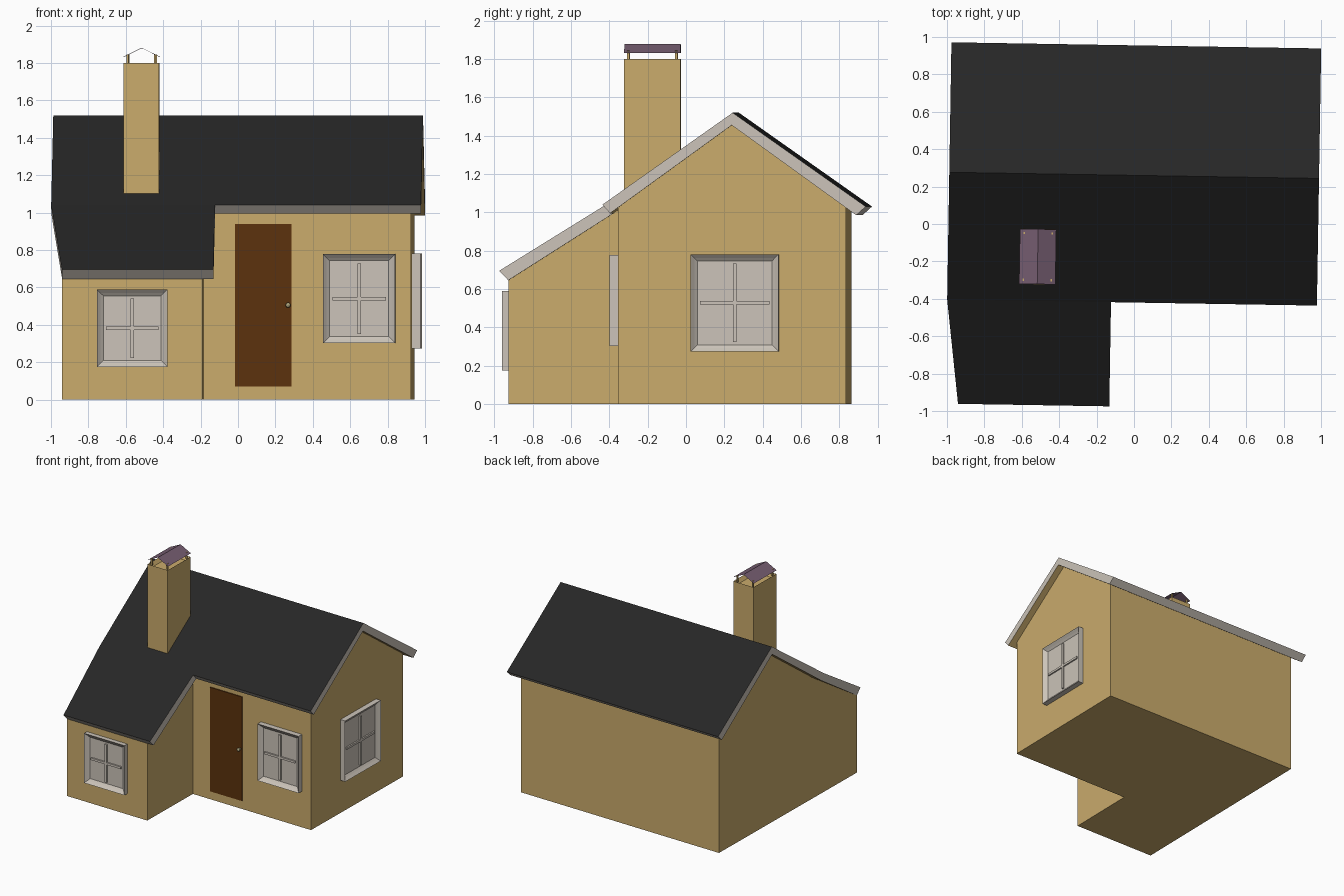
import bpy, bmesh, math
from mathutils import Matrix, Vector

if "Cube" in bpy.data.objects:
    bpy.data.objects.remove(bpy.data.objects["Cube"])

# whole house is turned very slightly about z
TURN = Matrix.Rotation(math.radians(-0.95), 4, 'Z')


def material(name, rgb):
    m = bpy.data.materials.new(name)
    m.diffuse_color = (*rgb, 1)
    m.use_nodes = True
    m.node_tree.nodes["Principled BSDF"].inputs["Base Color"].default_value = m.diffuse_color
    return m


TAN = material("tan_wall", (0.59, 0.41, 0.15))
BLACK = material("black_roofing", (0.019, 0.019, 0.019))
WHITE = material("off_white_trim", (0.60, 0.55, 0.485))
BROWN = material("brown_door", (0.107, 0.032, 0.004))
PURPLE = material("purple_metal", (0.18, 0.11, 0.165))
BRASS = material("pale_brass", (0.42, 0.37, 0.20))


def finish(name, bm, mats, place=Matrix(), recalc=True):
    if recalc:
        bmesh.ops.recalc_face_normals(bm, faces=bm.faces)
    bm.transform(TURN @ place)
    me = bpy.data.meshes.new(name)
    bm.to_mesh(me)
    bm.free()
    for m in mats:
        me.materials.append(m)
    ob = bpy.data.objects.new(name, me)
    bpy.context.collection.objects.link(ob)
    return ob


def box(bm, lo, hi):
    lo, hi = Vector(lo), Vector(hi)
    m = Matrix.Translation((lo + hi) / 2) @ Matrix.Diagonal((*(hi - lo), 1))
    return bmesh.ops.create_cube(bm, size=1, matrix=m)["verts"]


def prism(bm, pts, x0, x1):
    """Extrude a (y, z) outline along x."""
    a = [bm.verts.new((x0, y, z)) for y, z in pts]
    b = [bm.verts.new((x1, y, z)) for y, z in pts]
    bm.faces.new(a)
    bm.faces.new(b[::-1])
    sides = [bm.faces.new((a[i], b[i], b[i - 1], a[i - 1])) for i in range(len(pts))]
    return a, sides


# walls: gabled main block and lower front wing
bm = bmesh.new()
prism(bm, [(-0.34, 0), (-0.34, 1.024), (0.255, 1.455), (0.85, 1.025), (0.85, 0)], -0.925, 0.93)
finish("main_walls", bm, [TAN])
bm = bmesh.new()
_, sides = prism(bm, [(-0.34, 0), (-0.93, 0), (-0.93, 0.645), (-0.34, 1.022)], -0.925, -0.175)
bmesh.ops.recalc_face_normals(bm, faces=bm.faces)
bm.faces.remove(sides[0])
finish("wing_walls", bm, [TAN], recalc=False)


# roof slabs: black on top, trim on the edges, tan underneath
def roof(name, pts, x0, x1, taper=None):
    bm = bmesh.new()
    left, _ = prism(bm, pts, x0, x1)
    if taper is not None:
        for v in left:
            if v.co.y < -0.6:
                v.co.x = taper
    bmesh.ops.recalc_face_normals(bm, faces=bm.faces)
    for f in bm.faces:
        f.normal_update()
        f.material_index = 0 if f.normal.z > 0.3 else 2 if f.normal.z < -0.79 else 1
    finish(name, bm, [BLACK, WHITE, TAN])


roof("main_roof", [(0.955, 1.03), (0.26, 1.52), (-0.42, 1.04),
                   (-0.38, 0.995), (0.255, 1.455), (0.905, 0.985)], -0.992, 0.985)
roof("wing_roof", [(-0.42, 1.04), (-0.977, 0.695), (-0.93, 0.645), (-0.38, 0.995)],
     -0.992, -0.116, taper=-0.925)

# chimney stack with a shallow open top
CX, CY, HX, HY = -0.512, -0.183, 0.094, 0.148
bm = bmesh.new()
box(bm, (CX - HX, CY - HY, 1.05), (CX + HX, CY + HY, 1.80))
bm.faces.ensure_lookup_table()
top = max(bm.faces, key=lambda f: f.calc_center_median().z)
bmesh.ops.inset_region(bm, faces=[top], thickness=0.03)
bmesh.ops.translate(bm, verts=top.verts, vec=(0, 0, -0.03))
finish("chimney", bm, [TAN])

# posts holding the chimney cap
bm = bmesh.new()
for sx in (-1, 1):
    for sy in (-1, 1):
        x, y = CX + sx * 0.073, CY + sy * 0.125
        box(bm, (x - 0.006, y - 0.006, 1.79), (x + 0.006, y + 0.006, 1.845))
finish("cap_posts", bm, [TAN])

# thin folded chimney cap
bm = bmesh.new()
rows = [[bm.verts.new((CX + x, CY + y, z)) for y in (-0.147, 0.147)]
        for x, z in ((-0.097, 1.832), (0, 1.88), (0.097, 1.832))]
for p, q in zip(rows, rows[1:]):
    bm.faces.new((p[0], q[0], q[1], p[1]))
finish("chimney_cap", bm, [PURPLE], recalc=False)


# windows: recessed frame, inner sash and crossed glazing bars, facing -y
def window(name, w, h, place, d=0.038):
    bm = bmesh.new()
    box(bm, (-w / 2, -d, -h / 2), (w / 2, 0.005, h / 2))
    front = min(bm.faces, key=lambda f: f.calc_center_median().y)
    bmesh.ops.inset_region(bm, faces=[front], thickness=0.027)
    bmesh.ops.translate(bm, verts=front.verts, vec=(0, 0.018, 0))
    bmesh.ops.inset_region(bm, faces=[front], thickness=0.022)
    bmesh.ops.translate(bm, verts=front.verts, vec=(0, 0.012, 0))
    a, b = w / 2 - 0.049, h / 2 - 0.049
    bmesh.ops.recalc_face_normals(bm, faces=bm.faces)
    box(bm, (-0.009, -d + 0.018, -b), (0.009, -d + 0.032, b))
    box(bm, (-a, -d + 0.018, -0.009), (a, -d + 0.032, 0.009))
    finish(name, bm, [WHITE], place, recalc=False)


window("wing_window", 0.378, 0.415, Matrix.Translation((-0.55, -0.93, 0.382)))
window("front_window", 0.385, 0.475, Matrix.Translation((0.654, -0.34, 0.54)), 0.045)
window("side_window", 0.46, 0.508,
       Matrix.Translation((0.93, 0.27, 0.527)) @ Matrix.Rotation(math.pi / 2, 4, 'Z'), 0.045)

# door plate
bm = bmesh.new()
box(bm, (-0.009, -0.348, 0.07), (0.291, -0.335, 0.94))
finish("door", bm, [BROWN])

# door knob: stem and ball
bm = bmesh.new()
box(bm, (0.268, -0.365, 0.499), (0.28, -0.345, 0.511))
bmesh.ops.create_uvsphere(bm, u_segments=10, v_segments=6, radius=0.014,
                          matrix=Matrix.Translation((0.274, -0.372, 0.505)))
finish("door_knob", bm, [BRASS])
